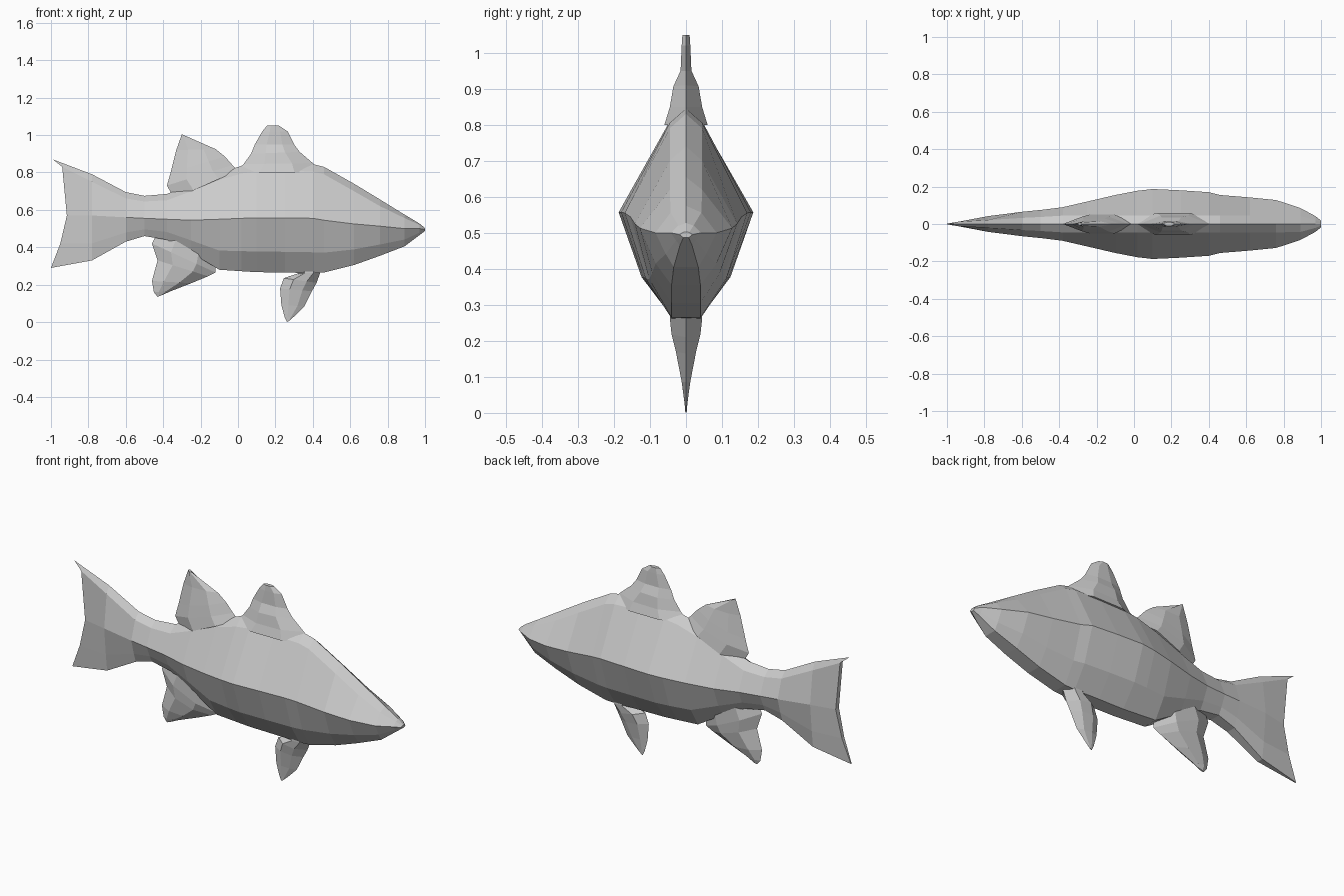
import bpy, bmesh

grey = bpy.data.materials.new("soft grey")
grey.diffuse_color = (0.6, 0.6, 0.6, 1)


def loft(name, rings):
    """Skin a list of equal rings; ring point i mirrors point n - i across y = 0."""
    bm = bmesh.new()
    rows = [[bm.verts.new(p) for p in ring] for ring in rings]
    n = len(rows[0])
    for a, b in zip(rows, rows[1:]):
        for i in range(n):
            j = (i + 1) % n
            bm.faces.new((a[i], a[j], b[j], b[i]))
    # close both ends with strips running from side to side
    for row in (rows[0], rows[-1]):
        for i in range(n // 2):
            ids = list(dict.fromkeys((i, i + 1, n - i - 1, (n - i) % n)))
            if len(ids) > 2:
                bm.faces.new([row[k] for k in ids])
    bmesh.ops.recalc_face_normals(bm, faces=bm.faces)
    mesh = bpy.data.meshes.new(name)
    bm.to_mesh(mesh)
    bm.free()
    mesh.materials.append(grey)
    obj = bpy.data.objects.new(name, mesh)
    bpy.context.collection.objects.link(obj)
    return obj


def mirrored(half):
    """Top point followed by one side, completed with the other side."""
    return half + [(x, -y, z) for x, y, z in reversed(half[1:])]


def body_ring(x, top, mid, bottom, w):
    ridge = min(0.045, 0.5 * w)
    shoulder = top - min(0.04, 0.25 * (top - mid))
    low = mid + (bottom - mid) * 0.62
    return mirrored([(x, 0, top), (x, ridge, shoulder), (x, w, mid),
                     (x, 0.66 * w, low), (x, min(0.04, 0.4 * w), bottom)])


def fin(name, rows):
    """Each row: rear x, rear z, front x, front z, half thickness."""
    rings = []
    for rx, rz, fx, fz, w in rows:
        def at(t, y):
            return (rx + (fx - rx) * t, y, rz + (fz - rz) * t)
        rings.append([at(0, 0), at(0.3, w), at(0.7, w),
                      at(1, 0), at(0.7, -w), at(0.3, -w)])
    return loft(name, rings)


# Body and tail: x, top, widest height, bottom, half width
stations = [
    (-0.78, 0.79, 0.57, 0.33, 0.042), (-0.60, 0.695, 0.56, 0.43, 0.065),
    (-0.50, 0.675, 0.555, 0.46, 0.075), (-0.38, 0.685, 0.55, 0.44, 0.09),
    (-0.25, 0.74, 0.545, 0.37, 0.12), (-0.10, 0.80, 0.55, 0.28, 0.155),
    (0.02, 0.835, 0.555, 0.272, 0.178), (0.10, 0.845, 0.557, 0.267, 0.187),
    (0.25, 0.85, 0.557, 0.265, 0.18), (0.40, 0.845, 0.555, 0.262, 0.17),
    (0.46, 0.83, 0.545, 0.265, 0.155), (0.62, 0.74, 0.525, 0.305, 0.142),
    (0.76, 0.655, 0.513, 0.355, 0.128), (0.89, 0.575, 0.50, 0.405, 0.085),
    (0.97, 0.527, 0.50, 0.465, 0.042), (1.00, 0.503, 0.495, 0.487, 0.018)]
tail_end = mirrored([(-0.99, 0, 0.87), (-0.94, 0.012, 0.83), (-0.915, 0.014, 0.57),
                     (-0.95, 0.010, 0.42), (-1.0, 0.003, 0.29)])
loft("body_and_tail", [tail_end] + [body_ring(*s) for s in stations])

# Fins on the back
fin("front_back_fin", [
    (-0.02, 0.80, 0.44, 0.80, 0.06), (0.03, 0.845, 0.40, 0.85, 0.045),
    (0.07, 0.90, 0.33, 0.91, 0.035), (0.09, 0.95, 0.30, 0.95, 0.015),
    (0.13, 1.02, 0.265, 1.02, 0.012), (0.155, 1.05, 0.22, 1.05, 0.01)])
fin("rear_back_fin", [
    (-0.34, 0.66, 0.0, 0.81, 0.05), (-0.38, 0.73, -0.03, 0.84, 0.04),
    (-0.36, 0.80, -0.07, 0.885, 0.03), (-0.33, 0.92, -0.12, 0.925, 0.015),
    (-0.30, 1.005, -0.28, 0.995, 0.008)])

# Fins on the belly
fin("front_belly_fin", [
    (0.30, 0.32, 0.46, 0.32, 0.045), (0.32, 0.26, 0.44, 0.265, 0.045),
    (0.245, 0.235, 0.42, 0.21, 0.04), (0.225, 0.18, 0.395, 0.165, 0.028),
    (0.232, 0.09, 0.355, 0.085, 0.012), (0.25, 0.025, 0.30, 0.03, 0.004),
    (0.262, 0.0, 0.275, 0.008, 0.002)])
fin("rear_belly_fin", [
    (-0.42, 0.50, -0.12, 0.32, 0.05), (-0.46, 0.42, -0.12, 0.265, 0.05),
    (-0.43, 0.33, -0.16, 0.245, 0.045), (-0.46, 0.22, -0.25, 0.208, 0.03),
    (-0.45, 0.16, -0.36, 0.165, 0.012), (-0.43, 0.135, -0.40, 0.147, 0.004)])
